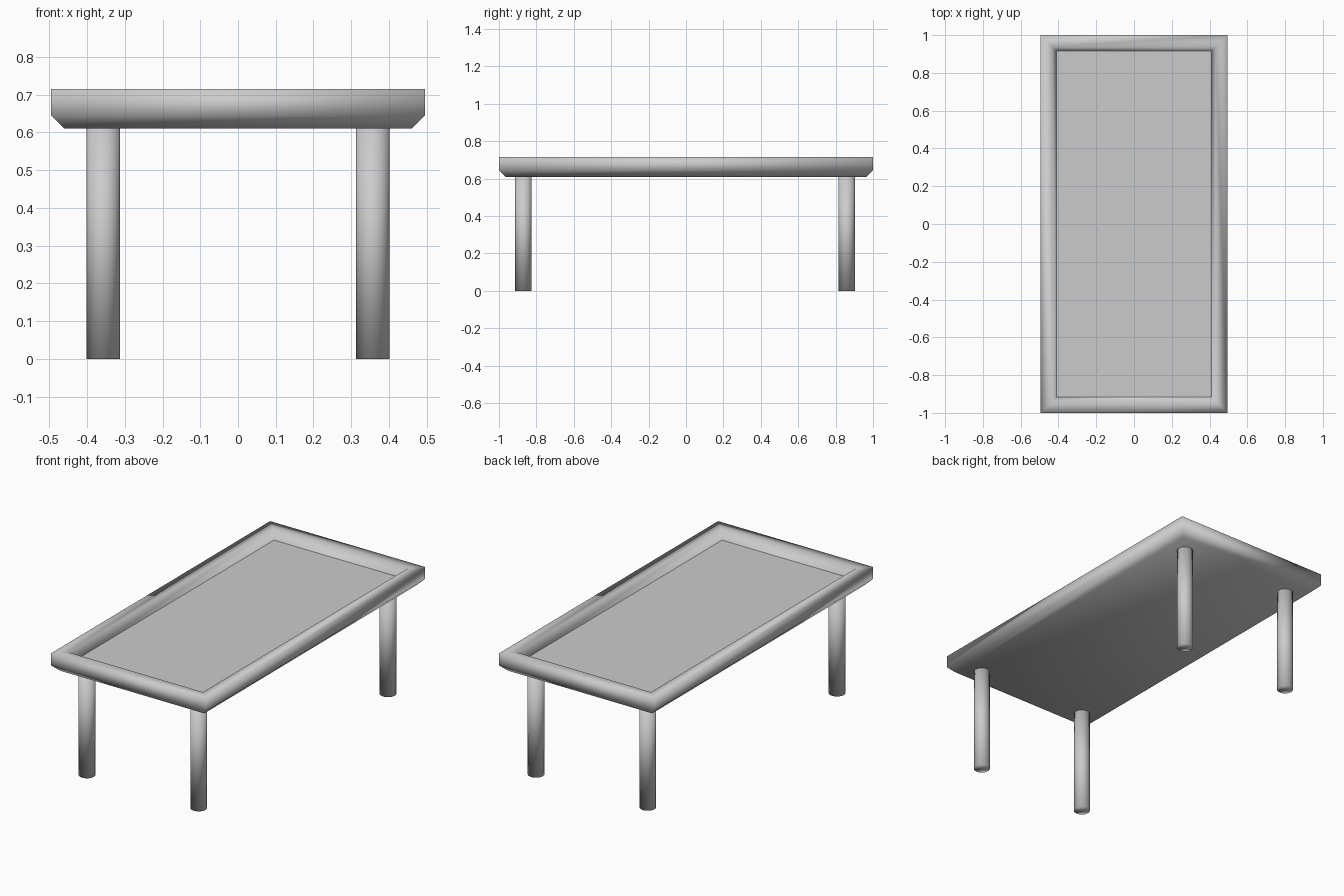
import bpy, bmesh

if "Cube" in bpy.data.objects:
    bpy.data.objects.remove(bpy.data.objects["Cube"])

HX, HY = 0.495, 1.0          # half size of the table top
PANEL_Z = 0.66               # height of the recessed panel


def finish(name, bm, smooth):
    bmesh.ops.recalc_face_normals(bm, faces=bm.faces)
    for f in bm.faces:
        f.smooth = smooth
    mesh = bpy.data.meshes.new(name)
    bm.to_mesh(mesh)
    bm.free()
    obj = bpy.data.objects.new(name, mesh)
    bpy.context.collection.objects.link(obj)
    return obj


def ring(bm, inset, z):
    x, y = HX - inset, HY - inset
    return [bm.verts.new((sx * x, sy * y, z))
            for sx, sy in ((-1, -1), (1, -1), (1, 1), (-1, 1))]


# Table top tray: profile of (inset, z) from the underside round to the inner lip
profile = [(0.035, 0.61), (0.0, 0.645), (0.0, 0.715), (0.063, 0.715), (0.085, PANEL_Z)]
bm = bmesh.new()
rings = [ring(bm, i, z) for i, z in profile]
bm.faces.new(rings[0])
for a, b in zip(rings, rings[1:]):
    for k in range(4):
        n = (k + 1) % 4
        bm.faces.new((a[k], a[n], b[n], b[k]))
finish("table_top_frame", bm, True)

# Recessed flat panel
bm = bmesh.new()
bm.faces.new(ring(bm, 0.085, PANEL_Z))
panel = finish("table_top_panel", bm, False)

# Four round legs
LEG_R, LEG_H = 0.044, 0.61
for side, x in (("left", -0.357), ("right", 0.357)):
    for end, y in (("front", -0.869), ("back", 0.859)):
        bpy.ops.mesh.primitive_cylinder_add(vertices=32, radius=LEG_R, depth=LEG_H,
                                            location=(x, y, LEG_H / 2))
        leg = bpy.context.object
        leg.name = f"{end}_{side}_leg"
        bpy.ops.object.shade_smooth()
